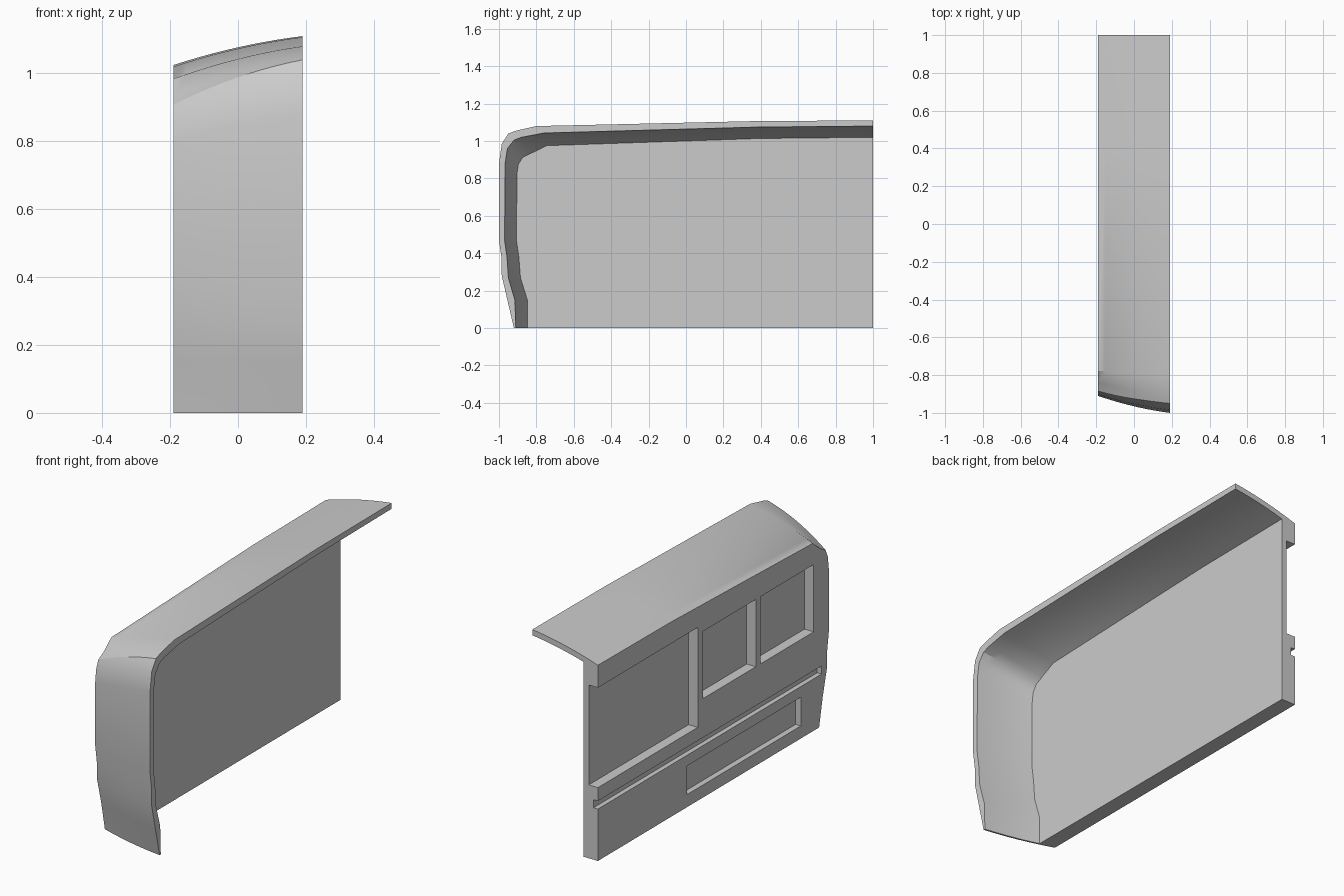
import bpy, bmesh, math
from mathutils import Vector

cube = bpy.data.objects.get("Cube")
if cube:
    bpy.data.objects.remove(cube, do_unlink=True)

HALF = 0.19          # half of the width
WALL_IN = -0.107     # inner face of the side wall
BACK = 1.0           # open rear end

# Side profiles (y, z), from the front foot up and over the roof to the rear
mid_outer = [(-.92, 0), (-.955, .15), (-.985, .28), (-.987, .38), (-1, .47), (-1, .88),
             (-.985, .985), (-.95, 1.04), (-.91, 1.055), (-.8, 1.08), (.39, 1.107), (BACK, 1.11)]
mid_inner = [(-.91, 0), (-.915, .15), (-.95, .27), (-.957, .38), (-.97, .47), (-.967, .88),
             (-.955, .96), (-.92, 1.005), (-.88, 1.02), (-.76, 1.043), (.39, 1.075), (BACK, 1.08)]
side_outer = [(-.83, 0), (-.86, .15), (-.893, .28), (-.897, .38), (-.91, .47), (-.91, .8),
              (-.902, .865), (-.884, .908), (-.84, .932), (-.777, .984), (.39, 1.02), (BACK, 1.025)]


def section(x, base):
    """Profile at x, curving inwards from the middle to the side wall."""
    t = (HALF - x) / (2 * HALF)
    f = 0.55 * t + 0.45 * t * t
    return [Vector((x, b[0] + f * (s[0] - m[0]), b[1] + f * (s[1] - m[1])))
            for b, m, s in zip(base, mid_outer, side_outer)]


def steps(a, b, n):
    return [a + (b - a) * i / n for i in range(n + 1)]


def add_object(name, bm):
    bmesh.ops.recalc_face_normals(bm, faces=bm.faces)
    mesh = bpy.data.meshes.new(name)
    bm.to_mesh(mesh)
    bm.free()
    obj = bpy.data.objects.new(name, mesh)
    bpy.context.collection.objects.link(obj)
    return obj


# Shell: outer skin to the middle, inner skin back to the wall, closed by the wall faces
bm = bmesh.new()
sections = [section(x, mid_outer) for x in steps(-HALF, HALF, 10)]
sections += [section(x, mid_inner) for x in steps(HALF, WALL_IN, 8)]
rows = [[bm.verts.new(p) for p in s] for s in sections]
for a, b in zip(rows, rows[1:]):
    for i in range(len(a) - 1):
        bm.faces.new((a[i], a[i + 1], b[i + 1], b[i]))
out_corner = bm.verts.new((-HALF, BACK, 0))
in_corner = bm.verts.new((WALL_IN, BACK, 0))
bm.faces.new(rows[0] + [out_corner])
bm.faces.new(rows[-1] + [in_corner])
for end in (0, -1):
    bm.faces.new([r[end] for r in rows] + [in_corner, out_corner])
shell = add_object("body_shell", bm)

# Recesses in the side wall: y range, z range, depth
recesses = {
    "door_window": (.174, BACK + .1, .384, .907, .053),
    "middle_window": (-.306, .132, .518, .87, .053),
    "front_window": (-.785, -.347, .518, .87, .053),
    "trim_groove": (-.85, BACK + .1, .272, .314, .025),
    "lower_panel": (-.678, .264, .066, .216, .03),
}
for name, (y0, y1, z0, z1, depth) in recesses.items():
    bm = bmesh.new()
    bmesh.ops.create_cube(bm, size=1)
    x0, x1 = -HALF - .1, -HALF + depth
    bmesh.ops.scale(bm, vec=(x1 - x0, y1 - y0, z1 - z0), verts=bm.verts)
    bmesh.ops.translate(bm, vec=((x0 + x1) / 2, (y0 + y1) / 2, (z0 + z1) / 2), verts=bm.verts)
    cutter = add_object(name + "_cutter", bm)
    cutter.hide_render = True
    bpy.context.view_layer.objects.active = shell
    mod = shell.modifiers.new(name, 'BOOLEAN')
    mod.operation = 'DIFFERENCE'
    mod.solver = 'EXACT'
    mod.object = cutter
    bpy.ops.object.modifier_apply(modifier=mod.name)
    bpy.data.objects.remove(cutter, do_unlink=True)

# Plain grey finish
grey = bpy.data.materials.new("light_grey")
grey.use_nodes = True
colour = (0.6, 0.6, 0.6, 1)
grey.diffuse_color = colour
grey.node_tree.nodes["Principled BSDF"].inputs["Base Color"].default_value = colour
shell.data.materials.clear()
shell.data.materials.append(grey)

# Smooth skin with sharp rims
bpy.ops.object.select_all(action='DESELECT')
shell.select_set(True)
bpy.context.view_layer.objects.active = shell
bpy.ops.object.shade_smooth_by_angle(angle=math.radians(30))
